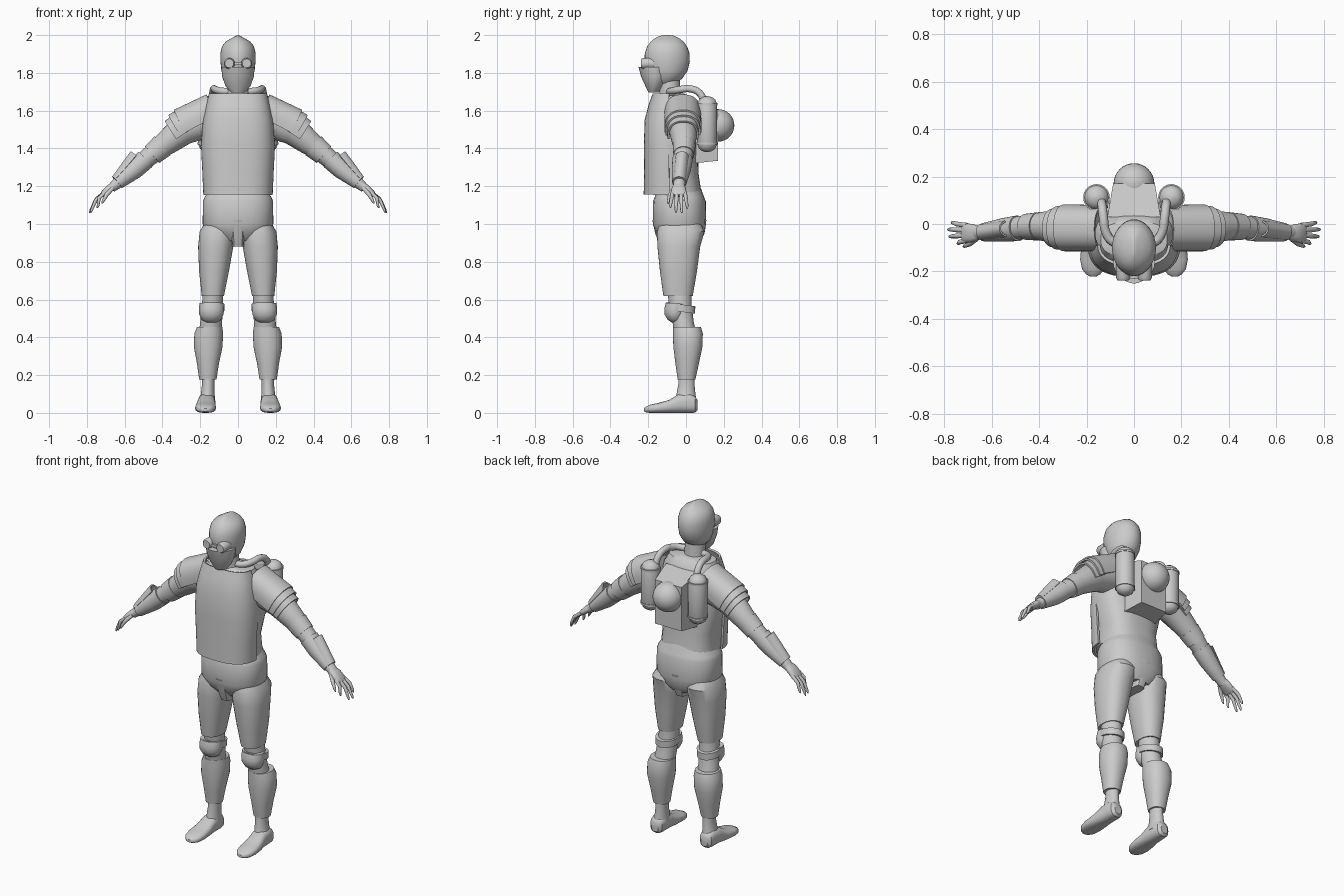
import bpy, bmesh
from math import sin, cos, pi, radians
from mathutils import Vector

Y, Z = Vector((0, 1, 0)), Vector((0, 0, 1))
FRONT = Vector((0, -1, 0))


def finish(name, bm, mirror=False, thick=0):
    bmesh.ops.recalc_face_normals(bm, faces=bm.faces)
    me = bpy.data.meshes.new(name)
    bm.to_mesh(me)
    bm.free()
    ob = bpy.data.objects.new(name, me)
    bpy.context.collection.objects.link(ob)
    if thick:
        m = ob.modifiers.new("thickness", 'SOLIDIFY')
        m.thickness, m.offset = thick, 0
    if mirror:
        ob.modifiers.new("mirror", 'MIRROR')
    return ob


def loft(name, rings, n=32, p=2.0, mirror=False, arc=None, thick=0, t=None, ref=Y):
    """Skin superellipse rings (x, y, z, half_width, half_depth) along their path."""
    bm = bmesh.new()
    pts = [Vector(r[:3]) for r in rings]
    rows = []
    a0, a1 = [radians(a) for a in (arc or (0, 360))]
    count = n + 1 if arc else n
    for i, r in enumerate(rings):
        d = t or (pts[min(i + 1, len(pts) - 1)] - pts[max(i - 1, 0)]).normalized()
        u = ref.cross(d).normalized()
        v = d.cross(u)
        row = []
        for k in range(count):
            a = a0 + (a1 - a0) * k / n
            c, s = cos(a), sin(a)
            f = (abs(c) ** p + abs(s) ** p) ** (-1 / p)
            row.append(bm.verts.new(pts[i] + u * (r[3] * c * f) + v * (r[4] * s * f)))
        rows.append(row)
    for A, B in zip(rows, rows[1:]):
        for k in range(n):
            j = (k + 1) % count
            bm.faces.new((A[k], A[j], B[j], B[k]))
    if not arc:
        bm.faces.new(rows[0])
        bm.faces.new(rows[-1])
    return finish(name, bm, mirror, thick)


# Head: peaked helmet, face mask, goggles, neck
loft("helmet", [(0, -.11, 1.745, .05, .055), (0, -.105, 1.77, .075, .085),
                (0, -.1, 1.81, .088, .108), (0, -.1, 1.86, .093, .12),
                (0, -.1, 1.905, .093, .118), (0, -.1, 1.94, .085, .106),
                (0, -.1, 1.965, .066, .087), (0, -.1, 1.983, .036, .065),
                (0, -.1, 1.995, .013, .04), (0, -.1, 2.0, .003, .018)], p=1.95, t=Z)
loft("face_mask", [(0, -.165, 1.83, .088, .086), (0, -.162, 1.78, .084, .076),
                   (0, -.165, 1.73, .066, .05), (0, -.172, 1.695, .036, .026)], p=1.75, t=Z)
loft("goggle_rims", [(.046, -.17, 1.85, .029, .029), (.046, -.228, 1.85, .029, .029),
                     (.046, -.238, 1.85, .023, .023)], mirror=True, t=FRONT, ref=Z)
loft("goggle_bridge", [(0, -.18, 1.85, .022, .008), (0, -.23, 1.85, .022, .008)],
     n=12, p=5, t=FRONT, ref=Z)
loft("neck", [(0, -.085, 1.6, .075, .065), (0, -.085, 1.69, .058, .056),
              (0, -.09, 1.78, .055, .056)])

# Torso body and front chest plate
loft("torso", [(0, -.06, 1.155, .165, .143), (0, -.062, 1.27, .16, .128),
               (0, -.065, 1.41, .198, .128), (0, -.07, 1.54, .185, .125),
               (0, -.065, 1.63, .165, .105), (0, -.065, 1.68, .14, .075),
               (0, -.07, 1.69, .08, .06)], p=2.7, t=Z)
loft("chest_plate", [(0, -.065, 1.155, .178, .153), (0, -.068, 1.27, .183, .148),
                     (0, -.07, 1.41, .19, .147), (0, -.075, 1.55, .18, .138),
                     (0, -.075, 1.63, .162, .117), (0, -.075, 1.69, .148, .095)],
     p=2.7, arc=(188, 352), thick=.012, t=Z)

# Hips and crotch piece
loft("pelvis", [(0, -.035, 1.2, .14, .11), (0, -.035, 1.14, .178, .132),
                (0, -.035, 1.12, .186, .14), (0, -.035, 1.0, .187, .141),
                (0, -.03, .95, .165, .128), (0, -.025, .91, .09, .1)], p=2.4, t=Z)
loft("crotch_guard", [(0, -.035, 1.02, .04, .143), (0, -.035, .95, .037, .128),
                      (0, -.035, .88, .031, .1)], p=5, t=Z)

# Legs
loft("thigh_armour", [(.1, -.03, 1.0, .08, .11), (.109, -.028, .96, .094, .126),
                      (.118, -.038, .88, .093, .113), (.127, -.04, .75, .079, .098),
                      (.133, -.042, .62, .059, .078)], p=2.3, mirror=True, t=Z)
loft("lower_leg", [(.133, -.035, .66, .054, .065), (.135, -.03, .57, .055, .06),
                   (.142, -.015, .48, .058, .056), (.15, 0, .4, .06, .06)], mirror=True, t=Z)
knee_tilt = Vector((0, .14, 1)).normalized()
loft("knee_strap", [(.139, -.025, .535, .066, .074), (.138, -.028, .575, .067, .078)],
     mirror=True, t=knee_tilt)
loft("knee_pad", [(.141, -.055, .478, .025, .02), (.141, -.058, .492, .05, .038),
                  (.141, -.06, .52, .064, .053), (.14, -.058, .55, .067, .057),
                  (.14, -.054, .582, .064, .053)], mirror=True, t=Z)
loft("shin_armour", [(.15, .005, .455, .067, .074), (.155, .01, .42, .076, .079),
                     (.158, .01, .35, .076, .077), (.159, .006, .26, .058, .062),
                     (.16, .003, .178, .046, .047)], p=2.2, mirror=True, t=Z)
loft("ankle", [(.165, .0, .05, .046, .057), (.16, 0, .1, .036, .05),
               (.158, .002, .15, .033, .043), (.158, .002, .2, .035, .043)],
     mirror=True, t=Z)
loft("foot", [(.165, .062, .04, .022, .026), (.166, .048, .045, .039, .044),
              (.166, .02, .052, .045, .052), (.167, -.04, .049, .046, .049),
              (.17, -.09, .034, .052, .034), (.172, -.15, .026, .055, .026),
              (.172, -.19, .022, .047, .022), (.172, -.212, .018, .03, .015),
              (.172, -.222, .016, .012, .008)], p=2.6, mirror=True, t=FRONT, ref=Z)

# Arms: sleeve, layered shoulder plates, elbow band, forearm guard
loft("arm", [(.14, -.018, 1.56, .095, .085), (.29, -.015, 1.5, .082, .076),
             (.375, -.01, 1.432, .066, .063), (.43, -.01, 1.39, .054, .053),
             (.52, -.02, 1.315, .046, .046), (.64, -.035, 1.215, .03, .031),
             (.67, -.037, 1.19, .024, .03)], mirror=True)
plates = [((.12, 1.592, .1, .092), (.29, 1.505, .106, .094)),
          ((.235, 1.535, .1, .09), (.316, 1.487, .099, .087)),
          ((.27, 1.51, .093, .082), (.336, 1.467, .089, .077))]
for i, (s, e) in enumerate(plates):
    loft(f"shoulder_plate_{i + 1}", [(s[0], -.018, *s[1:]), (e[0], -.016, *e[1:])],
         p=2.4, arc=(78, 282), thick=.01, mirror=True)
loft("elbow_band", [(.4, -.01, 1.414, .065, .06), (.455, -.012, 1.367, .058, .055)],
     mirror=True)
loft("forearm_guard", [(.49, -.018, 1.342, .054, .054), (.55, -.025, 1.288, .051, .05),
                       (.637, -.035, 1.218, .036, .038)], mirror=True)
loft("forearm_fin", [(.516, -.02, 1.338, .066, .036), (.56, -.026, 1.29, .06, .036),
                     (.637, -.035, 1.22, .038, .034)],
     arc=(120, 240), thick=.008, mirror=True)

# Hands
loft("palm", [(.65, -.037, 1.207, .022, .027), (.68, -.038, 1.188, .021, .038),
              (.712, -.038, 1.16, .016, .041), (.722, -.038, 1.15, .01, .036)],
     n=20, p=2.4, mirror=True)
fingers = [(-.07, -.082, .745, 1.085), (-.048, -.053, .78, 1.06),
           (-.026, -.023, .785, 1.058), (-.006, .006, .77, 1.08)]
for i, (y0, y1, x, z) in enumerate(fingers):
    loft(f"finger_{i + 1}", [(.705, y0, 1.166, .011, .011),
                             ((.705 + x) / 2 + .01, (y0 + y1) / 2, (1.166 + z) / 2 + .012, .01, .01),
                             (x - .004, y1, z + .012, .007, .007), (x, y1, z, .003, .003)],
         n=12, mirror=True)
loft("thumb", [(.665, -.062, 1.19, .012, .012), (.695, -.085, 1.155, .011, .011),
               (.715, -.094, 1.12, .007, .007), (.72, -.095, 1.108, .003, .003)],
     n=12, mirror=True)

# Backpack: tapered box with a ball on the rear
bm = bmesh.new()
bmesh.ops.create_cube(bm, size=2)
for v in bm.verts:
    rear, top = v.co.y > 0, v.co.z > 0
    v.co.x *= .088 if rear else .112
    v.co.y = .17 if rear else .03
    v.co.z = (1.6 if rear else 1.64) if top else (1.335 if rear else 1.32)
finish("backpack_box", bm)
bm = bmesh.new()
bmesh.ops.create_uvsphere(bm, u_segments=32, v_segments=16, radius=.086)
bmesh.ops.translate(bm, verts=bm.verts, vec=(0, .17, 1.522))
finish("backpack_ball", bm)

# Twin tanks with bands
R, lo, hi = .053, 1.38, 1.677
ends = [radians(a) for a in (5, 30, 55, 90)]
cap = [(R * sin(a), .045 * (1 - cos(a))) for a in ends]
loft("tank", [(.158, .112, lo + h, r, r) for r, h in cap]
     + [(.158, .112, hi - h, r, r) for r, h in reversed(cap)], mirror=True)
for part, z in (("upper", 1.628), ("lower", 1.42)):
    loft(f"tank_{part}_band", [(.158, .112, z, .056, .056), (.158, .112, z + .012, .056, .056)],
         mirror=True)

# Hoses from tanks over the shoulders to the neck
curve = bpy.data.curves.new("hose", 'CURVE')
curve.dimensions = '3D'
curve.bevel_depth, curve.bevel_resolution, curve.use_fill_caps = .019, 4, True
path = [(.138, .1, 1.64), (.134, .07, 1.695), (.128, .02, 1.716), (.12, -.03, 1.712),
        (.095, -.07, 1.705), (.04, -.09, 1.7)]
for side in (1, -1):
    sp = curve.splines.new('BEZIER')
    sp.bezier_points.add(len(path) - 1)
    for bp, (x, y, z) in zip(sp.bezier_points, path):
        bp.co = (x * side, y, z)
        bp.handle_left_type = bp.handle_right_type = 'AUTO'
    sp.resolution_u = 6
hose = bpy.data.objects.new("hose", curve)
bpy.context.collection.objects.link(hose)

# Apply modifiers, then smooth while keeping hard edges
bpy.ops.object.select_all(action='SELECT')
bpy.context.view_layer.objects.active = hose
bpy.ops.object.convert(target='MESH')
bpy.ops.object.shade_smooth_by_angle(angle=radians(35))
